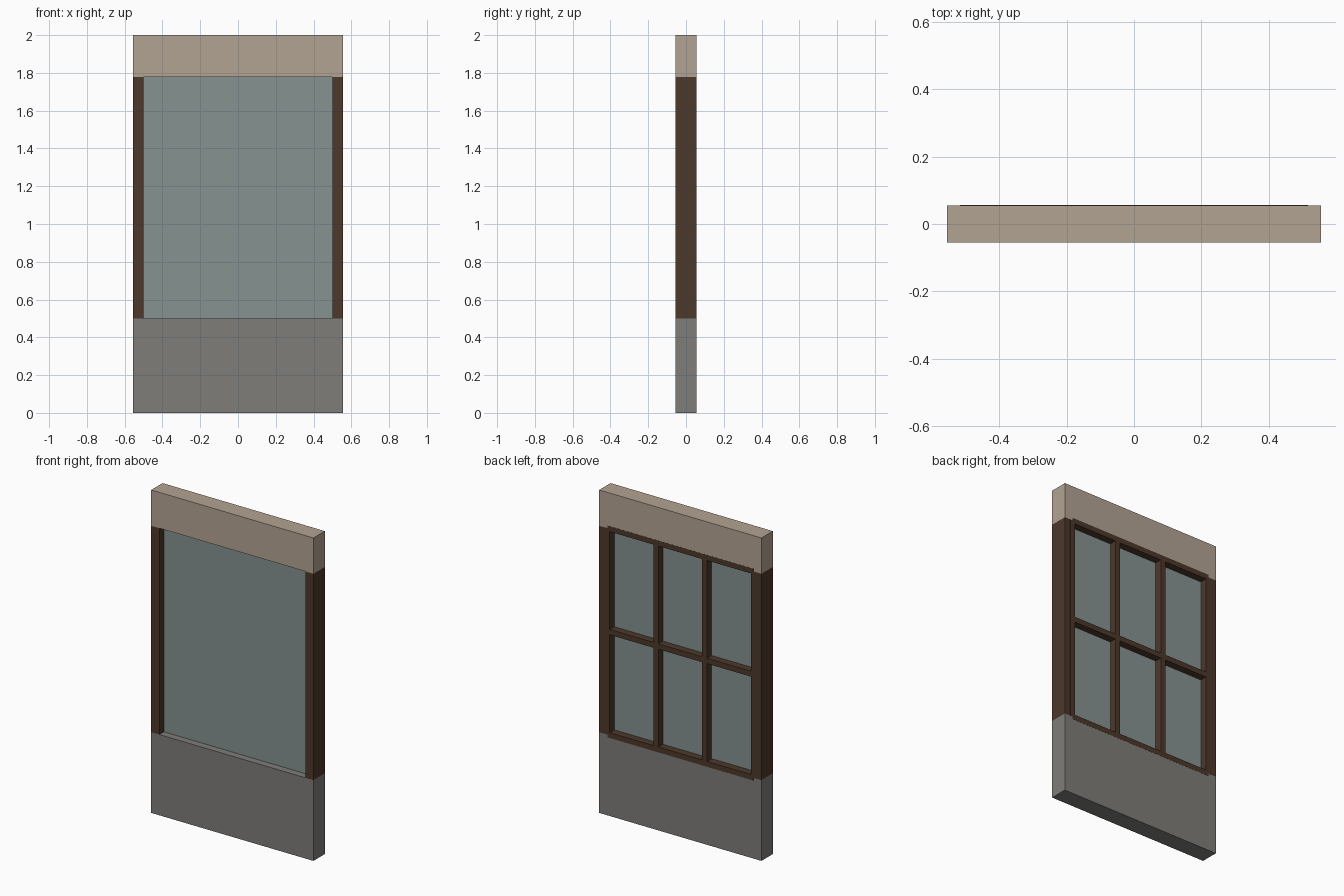
import bpy
import bmesh

if "Cube" in bpy.data.objects:
    bpy.data.objects.remove(bpy.data.objects["Cube"])

# Overall dimensions
W, D, H = 0.5556, 0.0556, 2.0        # half width, half depth, height
SILL, HEAD, OPEN = 0.5, 1.778, 0.5   # opening bottom, top, half width
BAR = 0.0333                         # glazing bar width
GLASS = 0.011                        # half glass thickness


def material(name, rgb):
    m = bpy.data.materials.new(name)
    m.diffuse_color = (*rgb, 1.0)
    m.use_nodes = True
    m.node_tree.nodes["Principled BSDF"].inputs["Base Color"].default_value = m.diffuse_color
    return m


stone = material("grey_stone", (0.21, 0.205, 0.19))
plaster = material("tan_plaster", (0.45, 0.37, 0.29))
wood = material("dark_wood", (0.075, 0.04, 0.024))
glazing = material("pane_glass", (0.24, 0.29, 0.28))


def box(name, x, y, z, mat):
    """Box from (min, max) ranges along each axis."""
    bm = bmesh.new()
    bmesh.ops.create_cube(bm, size=1.0)
    for v in bm.verts:
        v.co = [r[0] if c < 0 else r[1] for c, r in zip(v.co, (x, y, z))]
    me = bpy.data.meshes.new(name)
    bm.to_mesh(me)
    bm.free()
    ob = bpy.data.objects.new(name, me)
    bpy.context.collection.objects.link(ob)
    me.materials.append(mat)
    return ob


# Wall below and above the window
box("lower_wall", (-W, W), (-D, D), (0, SILL), stone)
box("lintel", (-W, W), (-D, D), (HEAD, H), plaster)

# Side posts
box("jamb_left", (-W, -OPEN), (-D, D), (SILL, HEAD), wood)
box("jamb_right", (OPEN, W), (-D, D), (SILL, HEAD), wood)

# Single pane in the middle of the wall thickness
box("glass_pane", (-OPEN, OPEN), (-GLASS, GLASS), (SILL, HEAD), glazing)

# Glazing bars on the back of the pane, a hair proud of the wall
h = BAR / 2
back = D + 0.0006
for i in range(4):
    x = -OPEN + i * 2 * OPEN / 3
    box(f"vertical_bar_{i + 1}", (x - h, x + h), (GLASS, back), (SILL, HEAD), wood)
for i in range(3):
    z = SILL + i * (HEAD - SILL) / 2
    box(f"horizontal_bar_{i + 1}", (-OPEN, OPEN), (GLASS, back), (z - h, z + h), wood)
